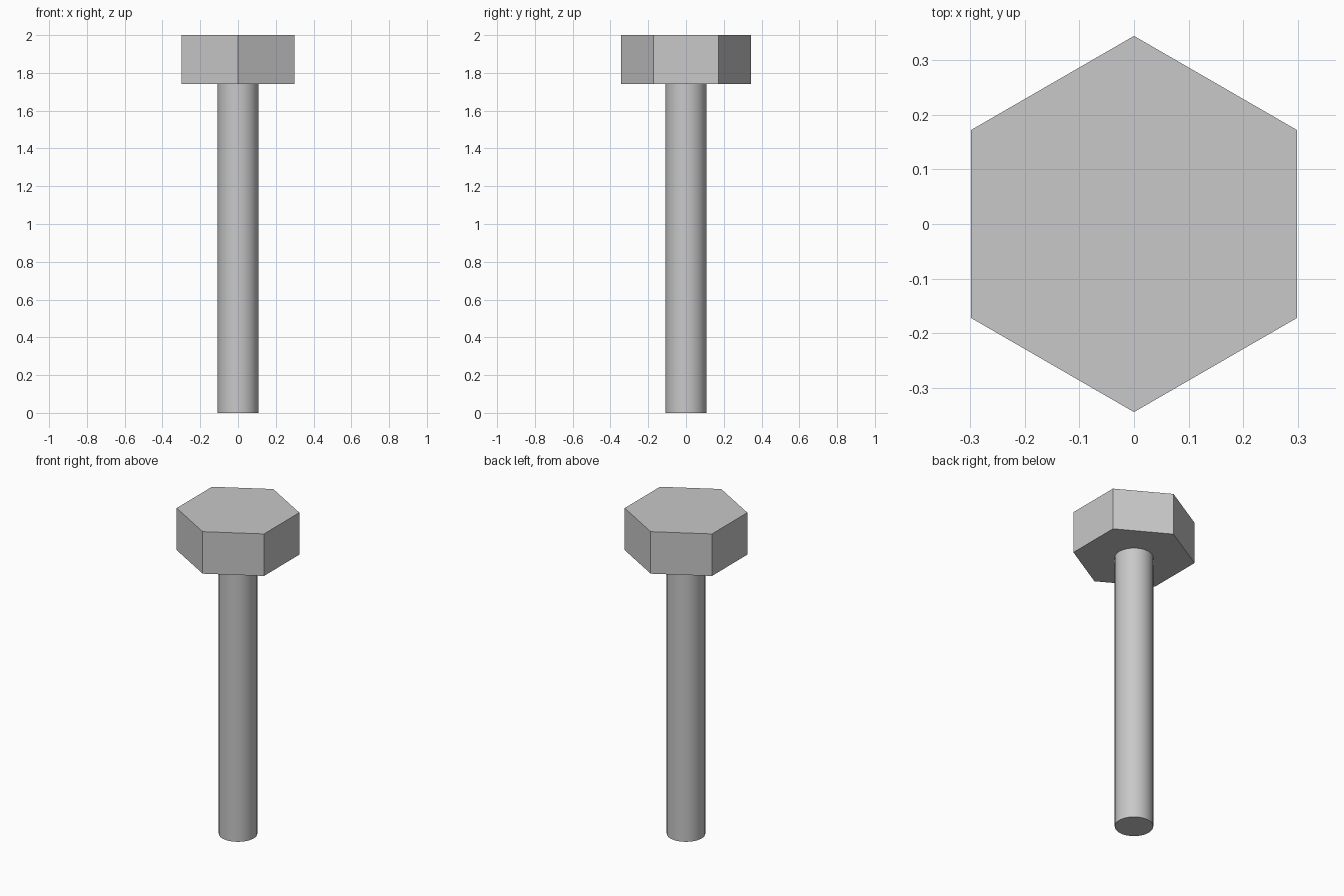
import bpy
import bmesh
from math import sin, cos, tau, radians

cube = bpy.data.objects.get("Cube")
if cube:
    bpy.data.objects.remove(cube, do_unlink=True)

STEEL = (0.58, 0.58, 0.58, 1.0)
steel = bpy.data.materials.new("grey_steel")
steel.use_nodes = True
steel.diffuse_color = STEEL
steel.node_tree.nodes["Principled BSDF"].inputs["Base Color"].default_value = STEEL


def prism(name, radius, sides, bottom, top):
    """Upright regular prism with its first corner on the y axis."""
    bm = bmesh.new()
    ring = [bm.verts.new((radius * sin(tau * i / sides), radius * cos(tau * i / sides), bottom))
            for i in range(sides)]
    base = bm.faces.new(ring)
    lid = bmesh.ops.extrude_face_region(bm, geom=[base], use_keep_orig=True)
    moved = [g for g in lid["geom"] if isinstance(g, bmesh.types.BMVert)]
    bmesh.ops.translate(bm, verts=moved, vec=(0, 0, top - bottom))
    bmesh.ops.recalc_face_normals(bm, faces=bm.faces)
    mesh = bpy.data.meshes.new(name)
    bm.to_mesh(mesh)
    bm.free()
    mesh.materials.append(steel)
    obj = bpy.data.objects.new(name, mesh)
    bpy.context.collection.objects.link(obj)
    return obj


# Hexagonal head, flat shaded
prism("hex_head", 0.345, 6, 1.74, 2.0)

# Round shank, running slightly into the head
shank = prism("shank", 0.108, 64, 0.0, 1.75)
bpy.ops.object.select_all(action="DESELECT")
shank.select_set(True)
bpy.context.view_layer.objects.active = shank
bpy.ops.object.shade_smooth_by_angle(angle=radians(30))
